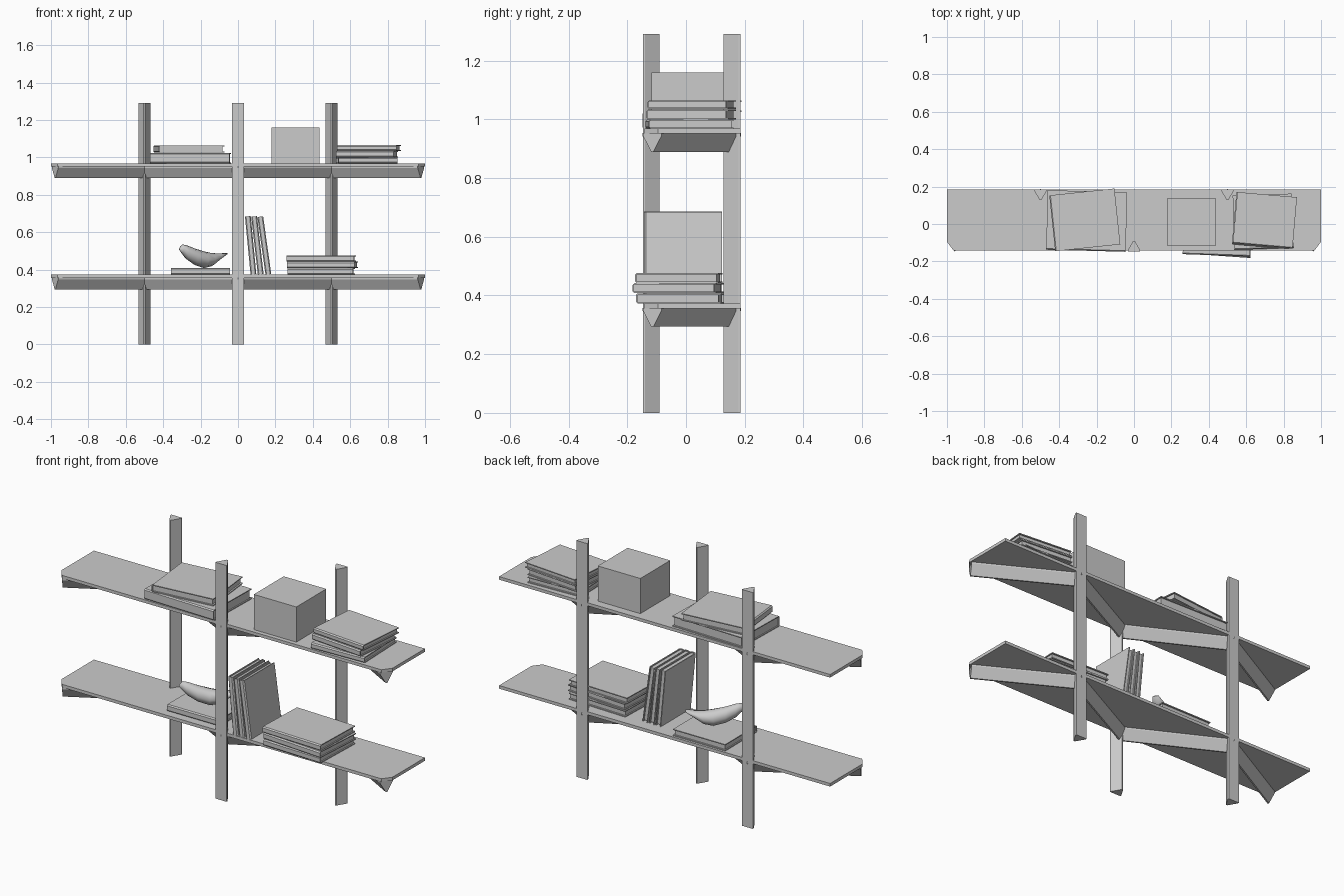
import bpy, bmesh
from math import radians
from mathutils import Matrix, Vector

if "Cube" in bpy.data.objects:
    bpy.data.objects.remove(bpy.data.objects["Cube"])


def finish(name, bm, matrix=Matrix(), smooth=False):
    bmesh.ops.recalc_face_normals(bm, faces=bm.faces)
    bm.transform(matrix)
    me = bpy.data.meshes.new(name)
    bm.to_mesh(me)
    bm.free()
    ob = bpy.data.objects.new(name, me)
    bpy.context.collection.objects.link(ob)
    for p in me.polygons:
        p.use_smooth = smooth
    return ob


def loft(bm, rings):
    # skin between matching rings of points and cap both ends
    vs = [[bm.verts.new(p) for p in r] for r in rings]
    n = len(vs[0])
    for a, b in zip(vs, vs[1:]):
        for i in range(n):
            bm.faces.new((a[i], a[(i + 1) % n], b[(i + 1) % n], b[i]))
    bm.faces.new(vs[0])
    bm.faces.new(vs[-1])


def prism(name, pts, z0, z1):
    bm = bmesh.new()
    loft(bm, [[(x, y, z) for x, y in pts] for z in (z0, z1)])
    return finish(name, bm)


def add_box(bm, lo, hi):
    size = [b - a for a, b in zip(lo, hi)]
    mid = [(a + b) / 2 for a, b in zip(lo, hi)]
    bmesh.ops.create_cube(bm, size=1, matrix=Matrix.Translation(mid) @ Matrix.Diagonal((*size, 1)))


def book(name, x, y, z, w, d, h, rot=0, base=Matrix()):
    # C-shaped cover with rounded spine at the front, page block inset
    bm = bmesh.new()
    t, r = 0.005, 0.006
    a, b = w / 2, d / 2
    c = [(b, 0), (-b + r, 0), (-b, r), (-b, h - r), (-b + r, h), (b, h),
         (b, h - t), (-b + t, h - t), (-b + t, t), (b, t)]
    loft(bm, [[(s, py, pz) for py, pz in c] for s in (-a, a)])
    add_box(bm, (-a + .006, -b + t, t), (a - .006, b - .008, h - t))
    m = Matrix.Translation((x, y, z)) @ Matrix.Rotation(radians(rot), 4, 'Z') @ base
    return finish(name, bm, m)


# posts: triangular prisms, flat side outwards
def post(name, x, y, s):
    pts = [(-.033, 0), (.033, 0), (.033, .008), (.004, .057), (-.004, .057), (-.033, .008)]
    prism(name, [(x + px, y + s * py) for px, py in pts], 0, 1.29)


post("front_post", 0, -.147, 1)
for side, x in (("left", -.5), ("right", .5)):
    post(side + "_back_post", x, .185, -1)


# zigzag brace under a shelf: mitred triangular section, point down
def brace(name, top):
    path = [(-.978, -.115), (-.5, .149), (0, -.11), (.5, .149), (.978, -.115)]
    rings = []
    for i, (x, y) in enumerate(path):
        if 0 < i < 4:
            o = Vector((0, .038))
        else:
            o = Vector((-.017 if i == 0 else .017, .031))
        rings.append([(x + o.x, y + o.y, top), (x + o.x, y + o.y, top - .01),
                      (x + o.x * .12, y + o.y * .12, top - .064),
                      (x - o.x * .12, y - o.y * .12, top - .064),
                      (x - o.x, y - o.y, top - .01), (x - o.x, y - o.y, top)])
    bm = bmesh.new()
    loft(bm, rings)
    finish(name, bm)


# shelves with clipped front corners
outline = [(-1, .185), (-1, -.095), (-.965, -.142), (.965, -.142), (1, -.095), (1, .185)]
for label, z in (("lower", .373), ("upper", .968)):
    prism(label + "_shelf", outline, z - .017, z)
    brace(label + "_brace", z - .015)

# upper shelf: flat stacks and a plain box
book("upper_left_book_1", -.253, .016, .968, .425, .318, .056, -1.5)
book("upper_left_book_2", -.263, .022, 1.025, .30, .35, .039, -84)
book("upper_right_book_1", .69, .012, .968, .315, .29, .031, 2)
book("upper_right_book_2", .69, .018, 1.0, .31, .28, .034, -5)
book("upper_right_book_3", .70, .02, 1.035, .32, .275, .03, -5)
bm = bmesh.new()
add_box(bm, (.178, -.118, .968), (.435, .14, 1.16))
finish("storage_box", bm)

# lower shelf: flat stack
book("lower_right_book_1", .445, -.02, .373, .35, .29, .034, -2)
book("lower_right_book_2", .452, -.027, .408, .36, .285, .034, -4)
book("lower_right_book_3", .445, -.025, .443, .36, .285, .033, -2)

# lower shelf: three leaning books, spine to the front
for i, (x, lean) in enumerate(((.083, 5.5), (.122, 6.5), (.163, 8))):
    base = (Matrix.Rotation(radians(-lean), 4, 'Y') @ Matrix.Translation((-.016, 0, .156))
            @ Matrix.Rotation(radians(90), 4, 'Y'))
    book("leaning_book_%d" % (i + 1), x, -.01, .374, .312, .265, .031, 0, base)

# lower shelf: book with bird figurine
book("bird_book", -.2, .035, .373, .315, .275, .036, 0)
sections = [(-.145, .504, .514, .004), (-.128, .485, .534, .02), (-.1, .455, .53, .03),
            (-.05, .425, .513, .042), (.01, .408, .497, .047), (.058, .418, .488, .042),
            (.105, .452, .486, .03), (.15, .481, .489, .016)]
c = [(1, 0), (.7, .7), (0, 1), (-.7, .7), (-1, 0), (-.7, -.7), (0, -1), (.7, -.7)]
bm = bmesh.new()
loft(bm, [[(x, u * ry, (z0 + z1) / 2 + v * (z1 - z0) / 2) for u, v in c] for x, z0, z1, ry in sections])
finish("bird_figurine", bm, Matrix.Translation((-.19, .015, 0)) @ Matrix.Rotation(radians(32), 4, 'Z'), True)
